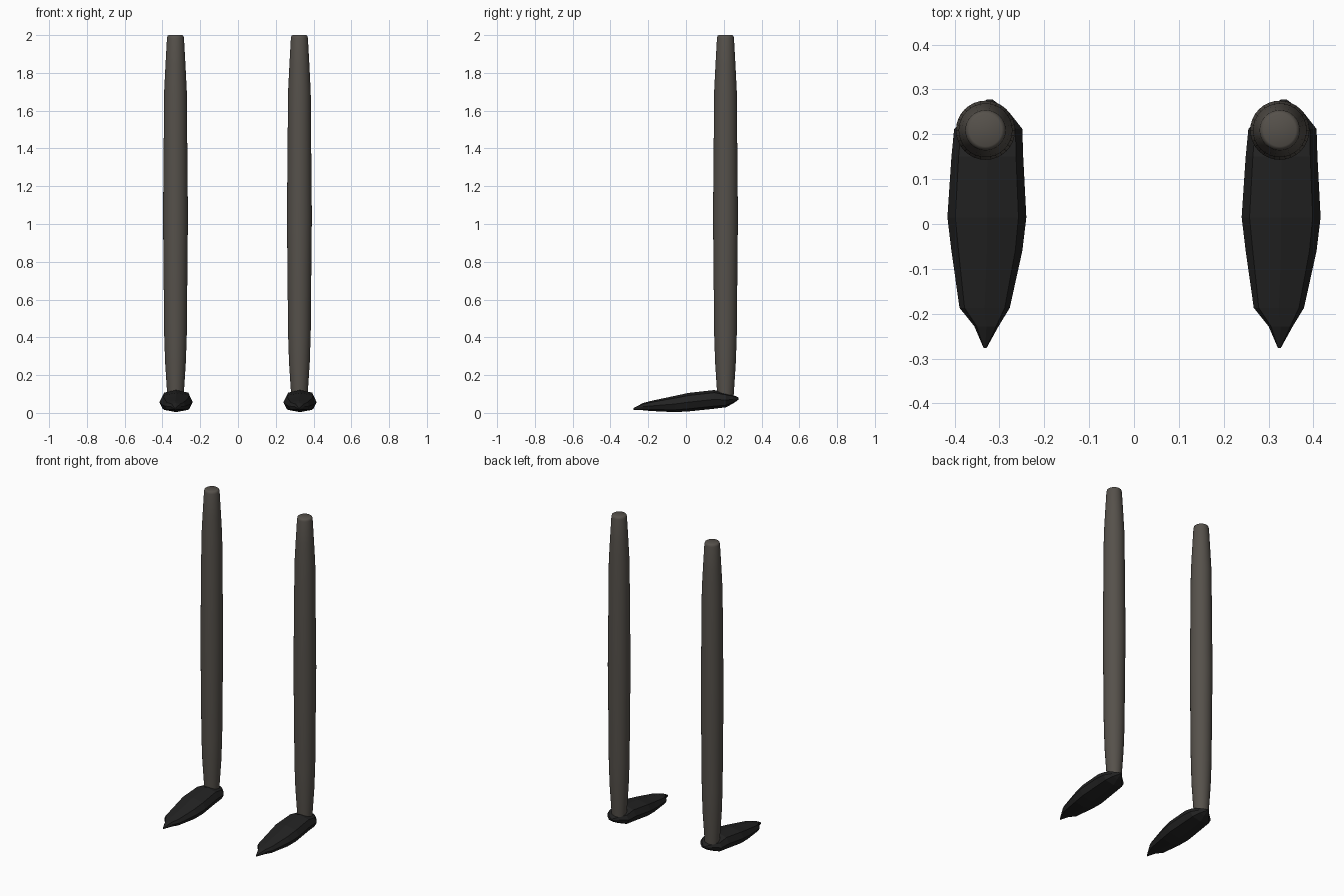
import bpy, bmesh, math

if "Cube" in bpy.data.objects:
    bpy.data.objects.remove(bpy.data.objects["Cube"])


def material(name, rgb):
    m = bpy.data.materials.new(name)
    m.diffuse_color = (*rgb, 1)
    m.use_nodes = True
    m.node_tree.nodes["Principled BSDF"].inputs["Base Color"].default_value = m.diffuse_color
    return m


LEG = material("warm grey", (0.092, 0.082, 0.070))
FOOT = material("near black", (0.016, 0.016, 0.016))


def loft(name, rings, mat):
    """Skin a list of equal-length point rings and cap both ends."""
    bm = bmesh.new()
    loops = [[bm.verts.new(p) for p in ring] for ring in rings]
    n = len(loops[0])
    for a, b in zip(loops, loops[1:]):
        for i in range(n):
            j = (i + 1) % n
            bm.faces.new((a[i], a[j], b[j], b[i]))
    bm.faces.new(loops[0])
    bm.faces.new(loops[-1])
    bmesh.ops.remove_doubles(bm, verts=bm.verts, dist=0.0005)
    bmesh.ops.recalc_face_normals(bm, faces=bm.faces)
    me = bpy.data.meshes.new(name)
    bm.to_mesh(me)
    bm.free()
    me.materials.append(mat)
    ob = bpy.data.objects.new(name, me)
    bpy.context.collection.objects.link(ob)
    return ob


def circle(x, y, z, r, n=32):
    return [(x + r * math.cos(2 * math.pi * i / n),
             y + r * math.sin(2 * math.pi * i / n), z) for i in range(n)]


def foot_ring(x, y, half_w, z0, z1):
    """Eight-sided upright section with corners at the sides, top and bottom."""
    zc, h = (z0 + z1) / 2, (z1 - z0) / 2
    unit = [(1, 0), (.8, .72), (0, 1), (-.8, .72),
            (-1, 0), (-.8, -.72), (0, -1), (.8, -.72)]
    return [(x + half_w * u, y, zc + h * v) for u, v in unit]


# leg profile: height, radius
LEG_PROFILE = [(0.085, 0.043), (0.13, 0.046), (0.27, 0.055), (0.42, 0.060),
               (0.75, 0.063), (1.04, 0.066), (1.35, 0.063), (1.70, 0.060),
               (1.84, 0.053), (1.985, 0.045), (1.996, 0.042), (2.0, 0.036)]
# foot sections, toe to heel: x offset, y, half width, bottom, top
FOOT_SECTIONS = [(-0.004, -0.277, 0.003, 0.016, 0.026),
                 (-0.001, -0.228, 0.027, 0.014, 0.052),
                 (-0.005, -0.187, 0.056, 0.010, 0.063),
                 (0.000, -0.060, 0.079, 0.004, 0.090),
                 (0.000, 0.015, 0.088, 0.008, 0.106),
                 (0.001, 0.150, 0.080, 0.022, 0.121),
                 (0.003, 0.212, 0.076, 0.030, 0.106),
                 (0.009, 0.250, 0.040, 0.050, 0.094),
                 (0.006, 0.278, 0.006, 0.070, 0.082)]

# the two legs are identical copies, side by side
for side, x in (("left", -0.328), ("right", 0.328)):
    leg = loft(side + "_leg", [circle(x - 0.003, 0.209, z, r) for z, r in LEG_PROFILE], LEG)
    bpy.ops.object.select_all(action='DESELECT')
    leg.select_set(True)
    bpy.context.view_layer.objects.active = leg
    bpy.ops.object.shade_smooth_by_angle(angle=math.radians(50))
    loft(side + "_foot", [foot_ring(x + dx, y, w, a, b)
                          for dx, y, w, a, b in FOOT_SECTIONS], FOOT)
